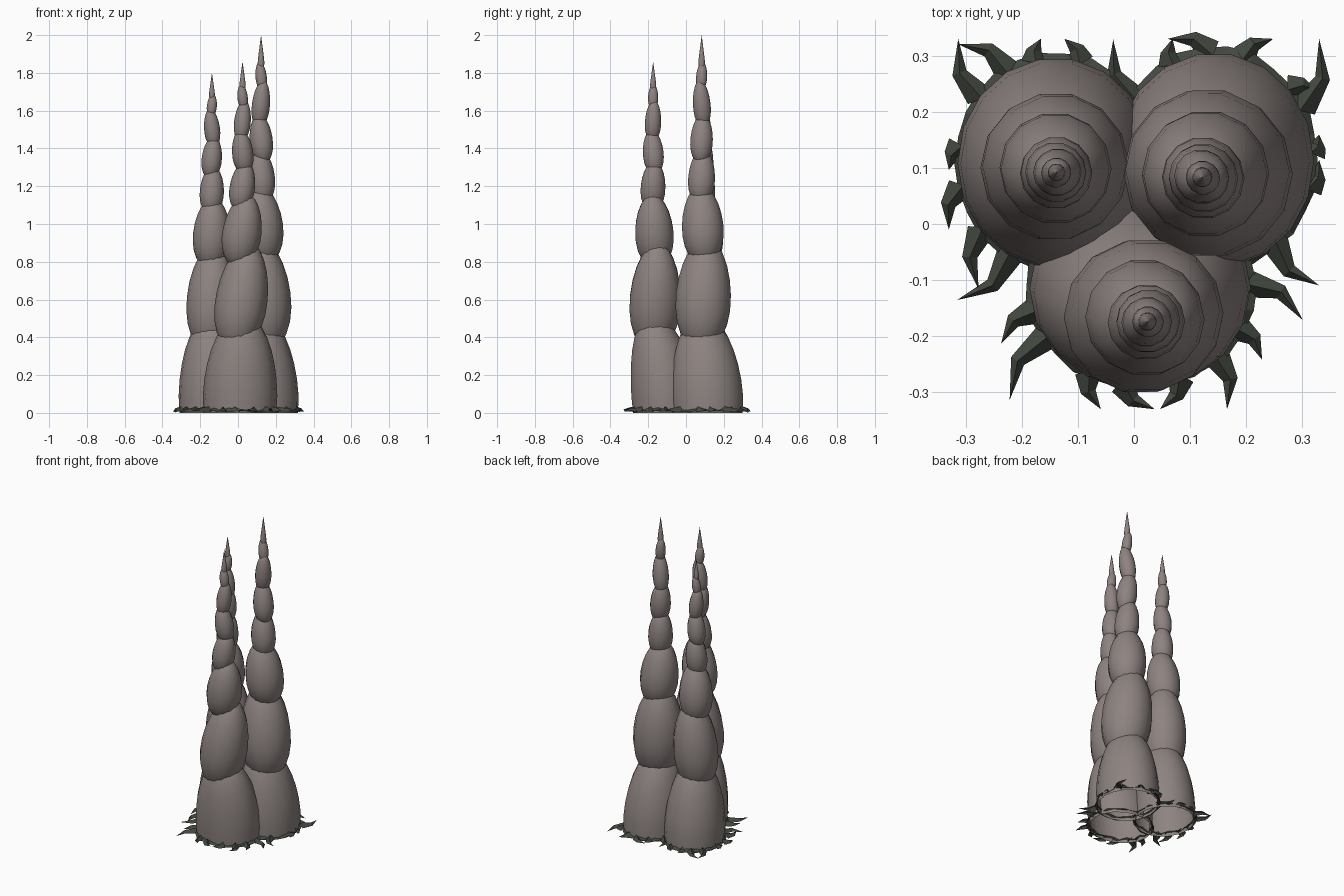
import bpy, bmesh, math, random
from mathutils import Vector

if "Cube" in bpy.data.objects:
    bpy.data.objects.remove(bpy.data.objects["Cube"])

random.seed(4)
TAU = 2 * math.pi


def material(name, rgb):
    m = bpy.data.materials.new(name)
    m.diffuse_color = (*rgb, 1)
    m.use_nodes = True
    m.node_tree.nodes["Principled BSDF"].inputs["Base Color"].default_value = m.diffuse_color
    return m


STONE = material("stone", (0.27, 0.23, 0.22))
GRASS = material("dark_grass", (0.055, 0.065, 0.05))


def finish(bm, name, mat, smooth):
    bmesh.ops.recalc_face_normals(bm, faces=bm.faces)
    me = bpy.data.meshes.new(name)
    bm.to_mesh(me)
    bm.free()
    ob = bpy.data.objects.new(name, me)
    bpy.context.collection.objects.link(ob)
    me.materials.append(mat)
    for p in me.polygons:
        p.use_smooth = smooth


def loft(bm, rings, sides, place):
    """Skin (t, radius) rings; radius 0 makes a pole."""
    prev = None
    for t, r in rings:
        n = sides if r > 1e-5 else 1
        cur = [bm.verts.new(place(r * math.cos(TAU * i / n), r * math.sin(TAU * i / n), t))
               for i in range(n)]
        if prev:
            for i in range(sides):
                j = (i + 1) % sides
                q = [prev[i % len(prev)], prev[j % len(prev)],
                     cur[j % n], cur[i % n]]
                bm.faces.new(list(dict.fromkeys(q)))
        prev = cur


def dome(bm, base, rx, ry, top):
    """Open-bottomed base bulb that drifts towards the spire axis."""
    ts = [math.sin(TAU / 4 * i / 9) for i in range(10)]
    rings = [(t, max(0, 1 - t ** 2.3) ** 0.5 * (0.96 + min(0.04, t / 5))) for t in ts]

    def place(u, v, t):
        p = base.lerp(top, t ** 1.5)
        return Vector((p.x + u * rx, p.y + v * ry, t * 0.52))
    loft(bm, rings, 18, place)


def bulb(bm, axis, z0, z1, r, lean, tip=False):
    """Leaning egg between z0 and z1; a tip is drawn out to a point."""
    p = 0.3 if tip else 0.43
    rings = []
    for i in range(13):
        t = 0.5 - 0.5 * math.cos(math.pi * i / 12)
        s = (t - p) / (1 - p) if t > p else (p - t) / p
        if tip and t > p:
            k = 1 - s
        else:
            k = max(0, 1 - s * s) ** (0.58 if t > p else 0.5)
        rings.append((t, k * r))
    rot = Vector((0, 0, 1)).rotation_difference(Vector((lean.x, lean.y, 1)))
    mid = Vector((axis.x, axis.y, (z0 + z1) / 2))
    loft(bm, rings, 14,
         lambda u, v, t: mid + rot @ Vector((u, v, (t - 0.5) * (z1 - z0))))


# joint heights and bulb radii of the tallest spire, shared by all three
JOINTS = [0.42, 0.85, 1.15, 1.36, 1.55, 1.73, 1.84]
RADII = [0.15, 0.113, 0.073, 0.061, 0.048, 0.03, 0.018]

# name: base centre, base radii, axis, height, girth, main lean
SPIRES = {
    "right_spire": ((0.145, 0.115), (0.18, 0.195), (0.122, 0.083), 2.0, 1.0, -0.07),
    "left_spire": ((-0.14, 0.11), (0.177, 0.19), (-0.138, 0.092), 1.8, 0.88, 0.05),
    "front_spire": ((0.01, -0.11), (0.2, 0.18), (0.024, -0.174), 1.86, 0.92, 0.15),
}

for n, (name, (base, (rx, ry), axis, height, girth, main)) in enumerate(SPIRES.items()):
    bm = bmesh.new()
    base, axis = Vector(base), Vector(axis)
    dome(bm, base, rx, ry, axis)
    # shorter spires are compressed mostly towards their tips
    joints = [z - (2 - height) * (z / 2) ** 2.2 for z in JOINTS] + [height]
    for i, r in enumerate(RADII):
        z0, z1 = joints[i], joints[i + 1]
        h = z1 - z0
        last = i == len(RADII) - 1
        if i < 3:
            lean = Vector((main, 0.05 * (-1) ** i))
        else:
            lean = Vector((0.1 * (-1) ** (i + n), 0.08 * math.cos(2.4 * i + n)))
        pull = max(0.0, 0.012 - 0.006 * i)
        centre = axis + (base - axis).normalized() * pull
        bulb(bm, centre, z0 - 0.23 * h, z1 + (0 if last else 0.2 * h), r * girth,
             Vector((0, 0)) if last else lean, last)
    finish(bm, name, STONE, True)


def inside_other(p, me):
    """Is p under the base of a different spire?"""
    return any(((p.x - b[0]) / r[0]) ** 2 + ((p.y - b[1]) / r[1]) ** 2 < 1.0
               for k, (b, r, *_) in SPIRES.items() if k != me)


def fit(p):
    return Vector([max(-0.33, min(0.33, c)) for c in p])


# jagged grass collar and curved blades round each base
for name, (base, (rx, ry), *_) in SPIRES.items():
    base = Vector(base)

    def rim(a, k):
        return base + Vector((rx * k * math.cos(a), ry * k * math.sin(a)))

    bm = bmesh.new()
    pairs = []
    for i in range(26):
        a = TAU * i / 26
        p, q = rim(a, 0.93), fit(rim(a, random.uniform(1, 1.05)))
        pairs.append((bm.verts.new((*p, random.uniform(0.015, 0.035))),
                      bm.verts.new((*q, random.uniform(0.004, 0.016)))))
    for (a, b), (c, d) in zip(pairs, pairs[1:] + pairs[:1]):
        bm.faces.new((a, b, d, c))
    finish(bm, name.replace("spire", "grass_collar"), GRASS, False)

    bm = bmesh.new()
    for i in range(15):
        a = TAU * (i + random.uniform(-0.3, 0.3)) / 15
        root = rim(a, 0.95)
        swirl = random.choice((-1, 1)) * random.uniform(0.1, 0.3)
        tip = fit(rim(a + swirl, random.uniform(1.3, 1.65)))
        if inside_other(root, name) or inside_other(tip, name):
            continue
        out = tip - root
        side = Vector((-out.y, out.x)).normalized()
        mid = root + out * 0.5 + side * out.length * math.copysign(0.18, -swirl)
        w = side * 0.027
        v = [bm.verts.new((*q, z)) for q, z in (
            (root + w, 0.008), (root, 0.034), (root - w, 0.008),
            (mid + w / 2, 0.008), (mid, 0.024), (mid - w / 2, 0.008),
            (tip, random.uniform(0, 0.02)))]
        for f in ((0, 1, 4, 3), (1, 2, 5, 4), (3, 4, 6), (4, 5, 6)):
            bm.faces.new([v[k] for k in f])
    finish(bm, name.replace("spire", "grass_blades"), GRASS, False)
